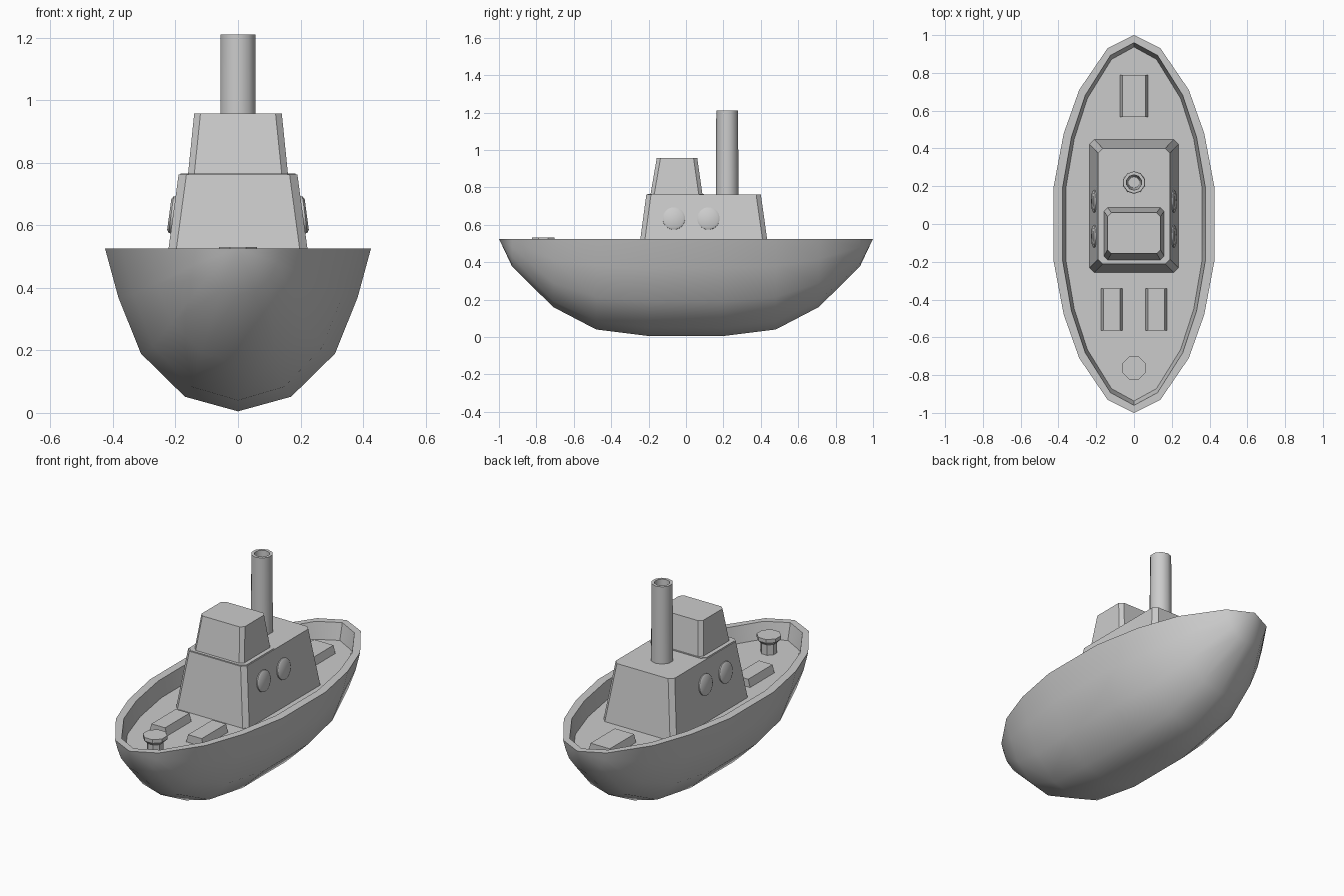
import bpy, bmesh, math
from mathutils import Matrix, Vector

default = bpy.data.objects.get("Cube")
if default:
    bpy.data.objects.remove(default)

# One plain grey for the whole boat
grey = bpy.data.materials.new("plain_grey")
grey.use_nodes = True
colour = (0.6, 0.6, 0.6, 1)
grey.diffuse_color = colour
grey.node_tree.nodes["Principled BSDF"].inputs["Base Color"].default_value = colour

RIM_Z, DECK_Z, ROOF_Z = 0.525, 0.43, 0.762


def finish(name, bm, angle=30):
    bmesh.ops.recalc_face_normals(bm, faces=bm.faces)
    mesh = bpy.data.meshes.new(name)
    bm.to_mesh(mesh)
    bm.free()
    mesh.materials.append(grey)
    ob = bpy.data.objects.new(name, mesh)
    bpy.context.collection.objects.link(ob)
    bpy.ops.object.select_all(action='DESELECT')
    ob.select_set(True)
    bpy.context.view_layer.objects.active = ob
    bpy.ops.object.shade_smooth_by_angle(angle=math.radians(angle))
    return ob


def bridge(bm, a, b):
    n = len(a)
    for i in range(n):
        bm.faces.new((a[i], a[(i + 1) % n], b[(i + 1) % n], b[i]))


def tapered_box(name, z0, z1, base, top, chamfer=0.0):
    """Box between two (x0, x1, y0, y1) rectangles, with cut vertical corners."""
    bm = bmesh.new()
    rings = []
    for z, (x0, x1, y0, y1) in ((z0, base), (z1, top)):
        c = chamfer
        if c:
            pts = [(x0 + c, y0), (x1 - c, y0), (x1, y0 + c), (x1, y1 - c),
                   (x1 - c, y1), (x0 + c, y1), (x0, y1 - c), (x0, y0 + c)]
        else:
            pts = [(x0, y0), (x1, y0), (x1, y1), (x0, y1)]
        rings.append([bm.verts.new((x, y, z)) for x, y in pts])
    bridge(bm, *rings)
    for ring in rings:
        bm.faces.new(ring)
    return finish(name, bm)


def turned(name, profile, sides, matrix, angle=50):
    """Solid of revolution from (radius, height) points, capped at both ends."""
    bm = bmesh.new()
    rings = []
    for r, z in profile:
        ring = []
        for i in range(sides):
            a = math.tau * (i + 0.5) / sides
            ring.append(bm.verts.new(matrix @ Vector((r * math.cos(a), r * math.sin(a), z))))
        rings.append(ring)
    for a, b in zip(rings, rings[1:]):
        bridge(bm, a, b)
    bm.faces.new(rings[0])
    bm.faces.new(rings[-1])
    return finish(name, bm, angle)


# Hull: cross-sections lofted between two pointed ends
half = [(0.2, 0.425, 0.52), (0.48, 0.372, 0.485), (0.71, 0.29, 0.365), (0.93, 0.14, 0.148)]
stations = [(-y, w, d) for y, w, d in reversed(half)] + half
section = [(1, 0), (0.9, 0.3), (0.73, 0.645), (0.4, 0.91)]
section = section + [(0, 1)] + [(-x, z) for x, z in reversed(section)]
bm = bmesh.new()
rows = [[bm.verts.new((w * x, y, RIM_Z - d * z)) for x, z in section] for y, w, d in stations]
bow = bm.verts.new((0, -1, RIM_Z))
stern = bm.verts.new((0, 1, RIM_Z))
for a, b in zip(rows, rows[1:]):
    for i in range(len(section) - 1):
        bm.faces.new((a[i], a[i + 1], b[i + 1], b[i]))
for tip, row in ((bow, rows[0]), (stern, rows[-1])):
    for i in range(len(section) - 1):
        bm.faces.new((tip, row[i], row[i + 1]))

# Rim, inner bulwark and sunken deck
outer = [bow] + [r[0] for r in rows] + [stern] + [r[-1] for r in reversed(rows)]
inner = [bm.verts.new((v.co.x * 0.89, v.co.y * 0.96, RIM_Z)) for v in outer]
deck = [bm.verts.new((v.co.x * 0.85, v.co.y * 0.937, DECK_Z)) for v in outer]
bridge(bm, outer, inner)
bridge(bm, inner, deck)
bm.faces.new(deck)
finish("hull", bm, 50)

# Cabins
tapered_box("lower_cabin", DECK_Z, ROOF_Z, (-0.235, 0.235, -0.257, 0.447),
            (-0.19, 0.19, -0.212, 0.4), 0.025)
tapered_box("wheelhouse_base", ROOF_Z - 0.01, ROOF_Z + 0.003, (-0.184, 0.184, -0.207, 0.095),
            (-0.184, 0.184, -0.207, 0.095), 0.025)
tapered_box("wheelhouse", ROOF_Z, 0.958, (-0.16, 0.16, -0.19, 0.088),
            (-0.14, 0.14, -0.156, 0.06), 0.02)

# Hollow funnel
turned("funnel", [(0.061, ROOF_Z - 0.01), (0.058, 1.21), (0.041, 1.21), (0.03, 0.9)], 10,
       Matrix.Translation((0, 0.22, 0)))

# Portholes lying flat on the sloping cabin sides
tilt = math.atan2(0.045, ROOF_Z - DECK_Z)
for side, label in ((1, "left"), (-1, "right")):
    for y, place in ((-0.065, "front"), (0.12, "rear")):
        m = (Matrix.Translation((side * 0.208, y, 0.633))
             @ Matrix.Rotation(side * (math.pi / 2 - tilt), 4, 'Y'))
        turned(f"{label}_{place}_porthole", [(0.06, -0.01), (0.06, 0.006), (0.05, 0.012)],
               20, m, 40)


# Deck hatches
def hatch(name, x, y, w):
    tapered_box(name, DECK_Z, DECK_Z + 0.045, (x - w, x + w, y - 0.112, y + 0.112),
                (x - w + 0.012, x + w - 0.012, y - 0.112, y + 0.112))


hatch("front_left_hatch", 0.118, -0.453, 0.056)
hatch("front_right_hatch", -0.118, -0.453, 0.056)
hatch("rear_hatch", 0, 0.678, 0.074)

# Mooring post with a mushroom cap
turned("mooring_post", [(0.045, DECK_Z), (0.045, 0.49), (0.066, 0.51), (0.066, 0.531)], 8,
       Matrix.Translation((0, -0.763, 0)), 30)
